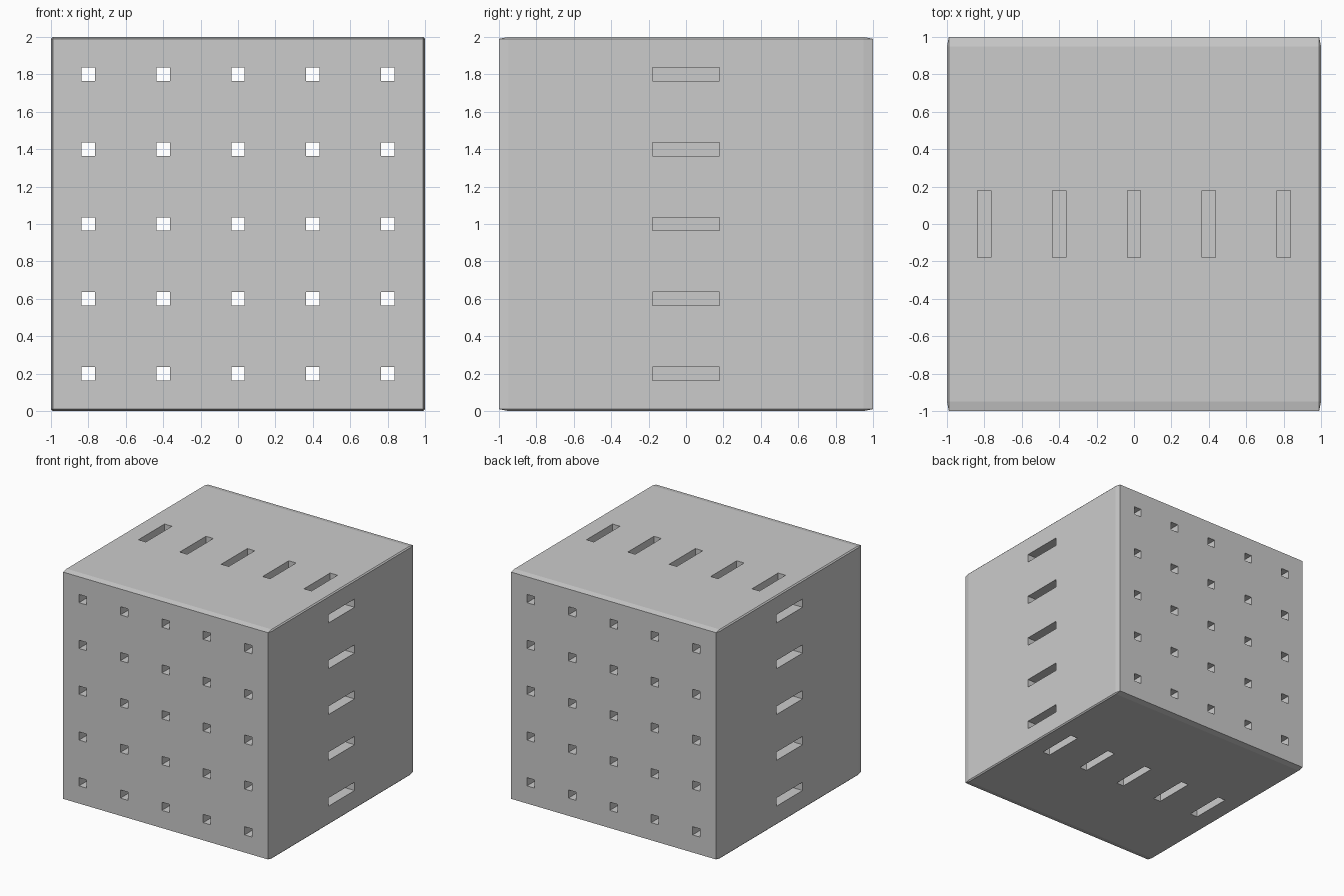
import bpy, bmesh
from mathutils import Matrix, Vector

if "Cube" in bpy.data.objects:
    bpy.data.objects.remove(bpy.data.objects["Cube"])

HOLE = 0.072          # hole width
SLOT = 0.36           # slot length along y
DEPTH = 0.16          # slot depth, up to the outer row of holes
STEPS = [-0.8, -0.4, 0.0, 0.4, 0.8]


def add_box(bm, centre, size):
    m = Matrix.Translation(Vector(centre)) @ Matrix.Diagonal((*size, 1.0))
    bmesh.ops.create_cube(bm, size=1.0, matrix=m)


def make_object(name, bm):
    mesh = bpy.data.meshes.new(name)
    bm.to_mesh(mesh)
    bm.free()
    obj = bpy.data.objects.new(name, mesh)
    bpy.context.collection.objects.link(obj)
    return obj


# Block: a thin chamfered slab stretched five times in depth
bm = bmesh.new()
add_box(bm, (0, 0, 1), (2, 0.4, 2))
bmesh.ops.bevel(bm, geom=bm.edges[:], offset=0.01, segments=1,
                affect='EDGES', profile=0.5)
bmesh.ops.scale(bm, vec=(1, 5, 1), verts=bm.verts[:])
block = make_object("perforated_block", bm)

# Cutters: grid of through holes, and a row of slots on each of four sides
bm = bmesh.new()
for x in STEPS:
    for z in STEPS:
        add_box(bm, (x, 0, 1 + z), (HOLE, 2.4, HOLE))
long = DEPTH + 0.1
mid = 1 - DEPTH + long / 2
for s in STEPS:
    for side in (-1, 1):
        add_box(bm, (side * mid, 0, 1 + s), (long, SLOT, HOLE))
        add_box(bm, (s, 0, 1 + side * mid), (HOLE, SLOT, long))
cutter = make_object("hole_cutter", bm)
cutter.hide_render = True
cutter.display_type = 'WIRE'

cut = block.modifiers.new("holes", 'BOOLEAN')
cut.operation = 'DIFFERENCE'
cut.solver = 'EXACT'
cut.object = cutter
